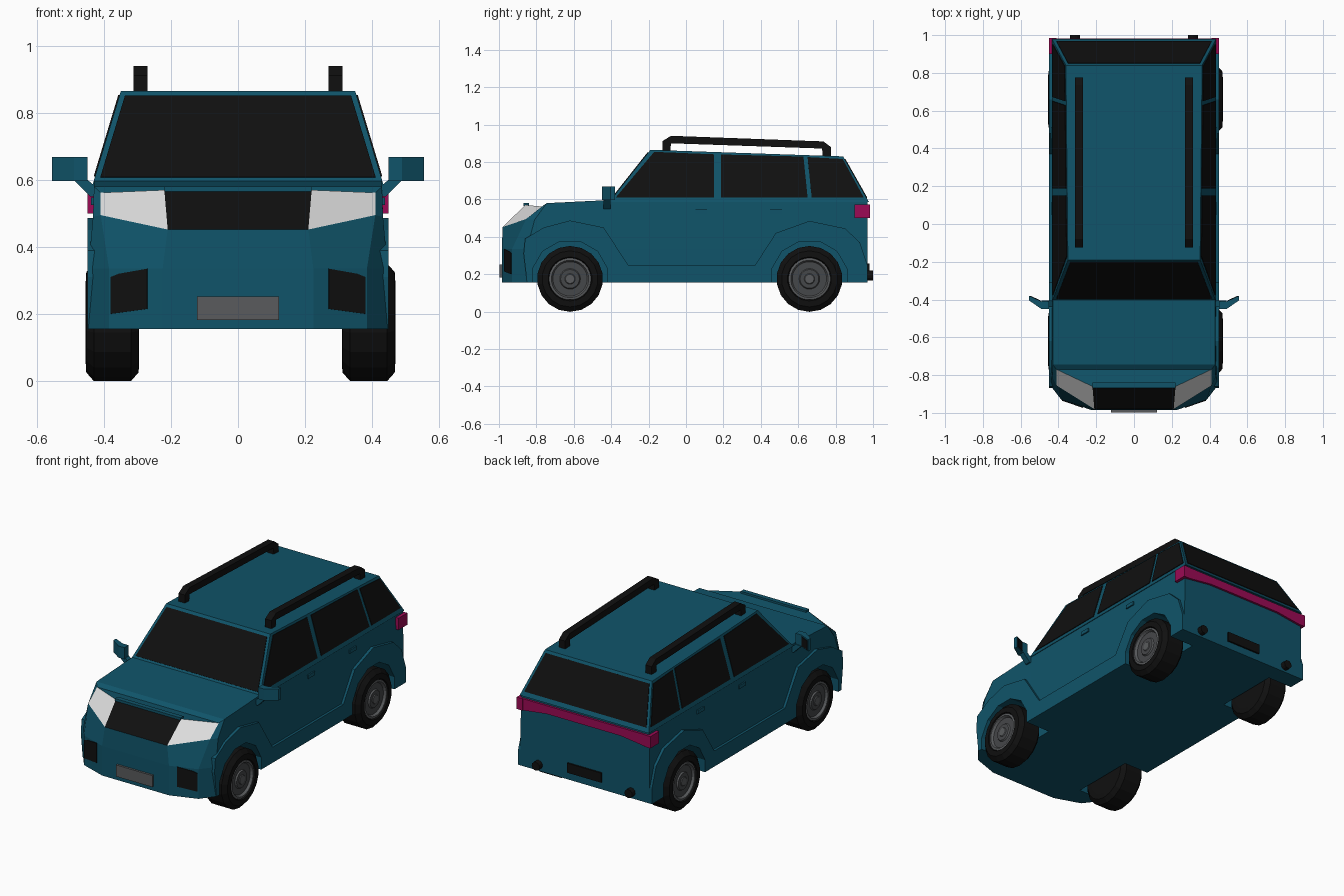
import bpy, bmesh, math
from mathutils import Vector, Matrix

if "Cube" in bpy.data.objects:
    bpy.data.objects.remove(bpy.data.objects["Cube"])


def material(name, r, g, b):
    m = bpy.data.materials.new(name)
    m.diffuse_color = (r, g, b, 1)
    m.use_nodes = True
    m.node_tree.nodes["Principled BSDF"].inputs["Base Color"].default_value = m.diffuse_color
    return m


TEAL = material("teal paint", 0.005, 0.088, 0.142)
BLACK = material("black glass and rubber", 0.005, 0.005, 0.005)
LAMP = material("lamp white", 0.72, 0.72, 0.72)
RED = material("tail lamp magenta", 0.33, 0.003, 0.09)
GREY = material("grey metal", 0.10, 0.105, 0.11)
DARK = material("dark grey metal", 0.06, 0.063, 0.067)


def mesh(name, verts, faces, *mats):
    me = bpy.data.meshes.new(name)
    me.from_pydata([tuple(v) for v in verts], [], faces)
    ob = bpy.data.objects.new(name, me)
    bpy.context.collection.objects.link(ob)
    for m in mats:
        me.materials.append(m)
    bm = bmesh.new()
    bm.from_mesh(me)
    bmesh.ops.recalc_face_normals(bm, faces=bm.faces)
    bm.to_mesh(me)
    bm.free()
    return ob


def prism(name, pts, lo, hi, mat, axis=0):
    """Extrude a 2D outline along an axis: 0 takes (y,z), 1 takes (x,z), 2 takes (x,y)."""
    n = len(pts)
    verts = []
    for d in (lo, hi):
        for p in pts:
            v = list(p)
            v.insert(axis, d)
            verts.append(v)
    faces = [tuple(range(n)), tuple(range(n, 2 * n))]
    faces += [(i, (i + 1) % n, n + (i + 1) % n, n + i) for i in range(n)]
    return mesh(name, verts, faces, mat)


def box(name, x, y, z, mat):
    return prism(name, [(y[0], z[0]), (y[1], z[0]), (y[1], z[1]), (y[0], z[1])], x[0], x[1], mat)


def plate(name, pts, mat, t=0.004):
    """Thin plate lying on a surface, raised outwards by t."""
    pts = [Vector(p) for p in pts]
    n = (pts[1] - pts[0]).cross(pts[2] - pts[0]).normalized()
    if n.dot(pts[0] - Vector((0, 0, 0.4))) < 0:
        n = -n
    k = len(pts)
    verts = [p - n * 0.003 for p in pts] + [p + n * t for p in pts]
    faces = [tuple(range(k)), tuple(range(k, 2 * k))]
    faces += [(i, (i + 1) % k, k + (i + 1) % k, k + i) for i in range(k)]
    return mesh(name, verts, faces, mat)


def cut(ob, cutter):
    m = ob.modifiers.new("wheel well", 'BOOLEAN')
    m.operation, m.object, m.solver = 'DIFFERENCE', cutter, 'EXACT'
    bpy.context.view_layer.objects.active = ob
    bpy.ops.object.modifier_apply(modifier=m.name)


# Lower body: stacked half rings, mirrored and bridged
rings = [
    [(.225, -.985, .155), (.385, -.93, .155), (.447, -.85, .155), (.435, -.40, .155), (.435, .97, .155)],
    [(.225, -.985, .335), (.385, -.93, .335), (.447, -.85, .335), (.435, -.40, .335), (.435, .97, .335)],
    [(.21, -.98, .452), (.41, -.855, .495), (.433, -.81, .49), (.432, -.40, .49), (.432, .97, .49)],
    [(.22, -.86, .57), (.41, -.77, .562), (.43, -.745, .58), (.43, -.40, .597), (.43, .97, .60)],
]
verts, faces = [], []
for ring in rings:
    verts += [(-x, y, z) for x, y, z in reversed(ring)] + ring
for r in range(3):
    for i in range(10):
        j = (i + 1) % 10
        faces.append((r * 10 + i, r * 10 + j, r * 10 + 10 + j, r * 10 + 10 + i))
for base in (0, 30):
    faces += [(base + i, base + i + 1, base + 8 - i, base + 9 - i) for i in range(4)]
body = mesh("lower_body", verts, faces, TEAL, BLACK, LAMP)
# Grille and headlamps are the sloping front faces
for f in body.data.polygons:
    c = f.center
    if c.y < -.8 and .49 < c.z < .55:
        if abs(c.x) < .1:
            f.material_index = 1
        elif abs(c.x) < .35:
            f.material_index = 2
# Hood lip above the grille
box("hood_lip", (-.22, .22), (-.868, -.84), (.565, .58), TEAL)


# Cabin: planes defined by height
def side_x(z): return .43 - (z - .6) * .302
def front_y(z): return -.40 + (z - .6) * .792
def back_y(z): return .97 - (z - .6) * .565


v = []
for zf, zb in ((.585, .585), (.865, .83)):
    v += [(-side_x(zf), front_y(zf), zf), (side_x(zf), front_y(zf), zf),
          (side_x(zb), back_y(zb), zb), (-side_x(zb), back_y(zb), zb)]
mesh("cabin", v, [(0, 1, 2, 3), (4, 5, 6, 7), (0, 1, 5, 4), (1, 2, 6, 5), (2, 3, 7, 6), (3, 0, 4, 7)], TEAL)

# Windscreen and rear window
for name, fy, lo, hi in (("windscreen", front_y, .607, .85), ("rear_window", back_y, .608, .815)):
    a, b = side_x(lo) - .017, side_x(hi) - .017
    plate(name, [(-a, fy(lo), lo), (a, fy(lo), lo), (b, fy(hi), hi), (-b, fy(hi), hi)], BLACK)

# Side windows
panes = [
    [(-.375, .61), (.15, .61), (.15, .84), (-.17, .853)],
    [(.187, .61), (.65, .61), (.628, .828), (.187, .839)],
    [(.672, .61), (.95, .61), (.838, .815), (.65, .825)],
]

# Flared arches joined by the sill
clad = [(-.85, .155), (-.868, .31), (-.86, .39), (-.76, .45), (-.62, .487), (-.44, .45), (-.31, .25),
        (.37, .25), (.48, .42), (.66, .485), (.85, .445), (.93, .37), (.97, .25), (.97, .155)]
rail = [(-.125, .85), (-.125, .912), (-.08, .94), (.735, .91), (.775, .88), (.775, .825),
        (.73, .825), (.728, .872), (-.08, .90), (-.085, .85)]
AXLES = (-.62, .66)


def wheel(name, y, s):
    """Turned wheel: coarse tyre and finer rim."""
    def turn(part, prof, mats, seg, rule):
        vs, fs = [], []
        for k in range(seg):
            a = 2 * math.pi * (k + .5) / seg
            vs += [(cx + s * x, y + r * math.cos(a), .175 + r * math.sin(a)) for x, r in prof]
        n = len(prof)
        for k in range(seg):
            for i in range(n - 1):
                q = (k + 1) % seg
                fs.append((k * n + i, k * n + i + 1, q * n + i + 1, q * n + i))
        fs += [tuple(k * n for k in range(seg)), tuple(k * n + n - 1 for k in range(seg))]
        ob = mesh(part, vs, fs, *mats)
        for f in ob.data.polygons:
            r = max(math.hypot(ob.data.vertices[i].co.y - y, ob.data.vertices[i].co.z - .175) for i in f.vertices)
            f.material_index = rule(r)
    cx = .39 if s > 0 else -.375
    turn(name + "_tyre", [(-.08, .12), (-.078, .15), (-.055, .176), (.055, .176), (.078, .15), (.08, .118), (.06, .11)],
         [BLACK], 18, lambda r: 0)
    turn(name + "_rim", [(.0, .112), (.074, .112), (.076, .10), (.062, .092), (.062, .055),
                         (.07, .05), (.07, .028), (.074, .024)],
         [GREY, DARK], 28, lambda r: 1 if .09 < r < .096 or .049 < r < .052 else 0)


for s, side in ((-1, "left"), (1, "right")):
    for i, p in enumerate(panes):
        plate(f"{side}_window_{i + 1}", [(s * side_x(z), y, z) for y, z in p], BLACK)
    arch = prism(side + "_arch_and_sill", clad, s * .42, s * .45, TEAL)
    for end, y in zip(("front", "rear"), AXLES):
        # Wheel well cutter, removed once used
        pts = [(y + .208 * math.cos(a), .175 + .208 * math.sin(a))
               for a in [math.pi * (k + .5) / 6 for k in range(12)]]
        cutter = prism("well_cutter", pts, s * .285, s * .6, TEAL)
        cutter.hide_render = True
        cut(body, cutter)
        cut(arch, cutter)
        bpy.data.objects.remove(cutter)
        wheel(f"{side}_{end}_wheel", y, s)
    # Roof rail
    prism(side + "_roof_rail", rail, s * .27, s * .312, BLACK)
    # Door handles
    for k, y in enumerate((.05, .45)):
        box(f"{side}_door_handle_{k + 1}", (s * .425, s * .439), (y, y + .063), (.525, .547), TEAL)
    # Fog lamp recess on the bumper corner
    fog = [(.27, .215), (.38, .20), (.38, .31), (.355, .32), (.27, .335)]
    plate(side + "_fog_lamp", [(s * x, -.985 + (x - .225) * .344, z) for x, z in fog], BLACK)
    # Mirror with stalk and glass
    prism(side + "_mirror", [(s * x, y) for x, y in
          [(.45, -.45), (.49, -.45), (.555, -.405), (.555, -.38), (.49, -.41), (.45, -.41)]], .597, .668, TEAL, 2)
    prism(side + "_mirror_stalk", [(s * x, z) for x, z in
          [(.425, .55), (.44, .55), (.49, .60), (.455, .605), (.425, .58)]], -.44, -.405, TEAL, 1)
    plate(side + "_mirror_glass", [(s * .495, -.4077, .604), (s * .55, -.3825, .604),
                                   (s * .55, -.3825, .66), (s * .495, -.4077, .66)], BLACK)
    # Tail lamp wrapping the corner
    box(side + "_tail_lamp", (s * .41, s * .45), (.90, .985), (.50, .572), RED)
    # Round rear reflector
    prism(side + "_reflector", [(s * .312 + .026 * math.cos(k * math.pi / 6), .193 + .026 * math.sin(k * math.pi / 6))
                                for k in range(12)], .96, 1.0, BLACK, 1)

# Lamp strip across the tailgate
prism("tail_lamp_strip", [(-.42, .50), (-.25, .522), (.25, .522), (.42, .50), (.42, .572), (-.42, .572)],
      .96, .983, RED, 1)
# Number plates without lettering
box("rear_plate", (-.115, .115), (.96, .98), (.20, .258), BLACK)
box("front_plate", (-.122, .122), (-.998, -.97), (.182, .252), GREY)
